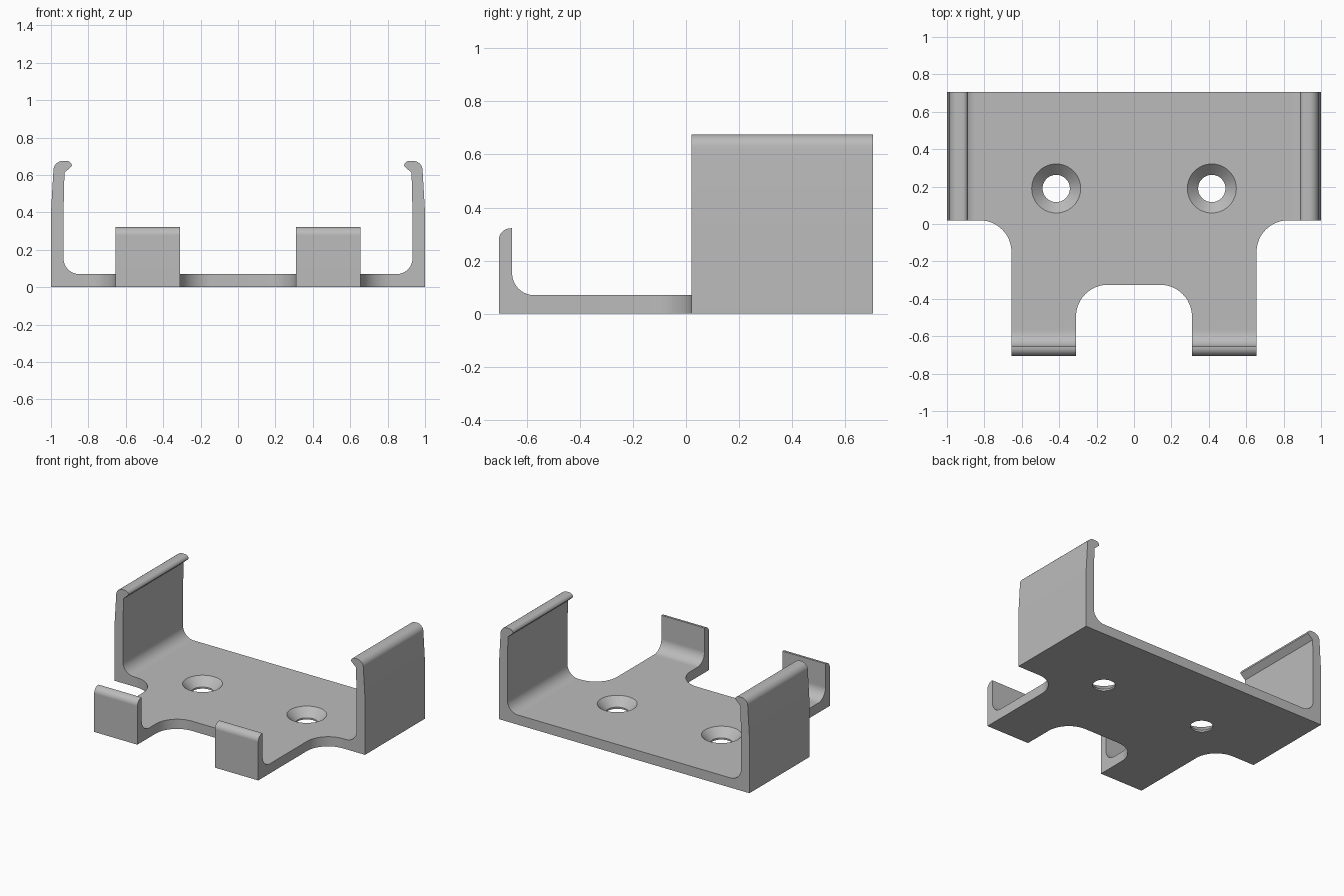
import bpy, bmesh
from math import pi, cos, sin, radians
from mathutils import Vector

cube = bpy.data.objects.get("Cube")
if cube:
    bpy.data.objects.remove(cube)

grey = bpy.data.materials.new("plain grey")
grey.use_nodes = True
colour = (0.5, 0.5, 0.5, 1)
grey.diffuse_color = colour
grey.node_tree.nodes["Principled BSDF"].inputs["Base Color"].default_value = colour

THICK = 0.07   # floor thickness
BACK, STEP, FRONT = 0.705, 0.02, -0.705


def arc(cx, cy, r, start, end, steps=12):
    """Points on a circular arc, angles in degrees."""
    angles = [radians(start + (end - start) * i / steps) for i in range(steps + 1)]
    return [(cx + r * cos(a), cy + r * sin(a)) for a in angles]


def mirrored(half):
    """Close a half outline by reflecting it in the first axis."""
    return half + [(-a, b) for a, b in reversed(half)]


def prism(name, outline, place, sweep):
    """Extrude a 2D outline, mapped to 3D by place, along sweep."""
    bm = bmesh.new()
    face = bm.faces.new([bm.verts.new(place(a, b)) for a, b in outline])
    out = bmesh.ops.extrude_face_region(bm, geom=[face])
    bmesh.ops.translate(bm, vec=Vector(sweep),
                        verts=[v for v in out["geom"] if isinstance(v, bmesh.types.BMVert)])
    return finish(name, bm)


def finish(name, bm):
    bmesh.ops.recalc_face_normals(bm, faces=bm.faces)
    mesh = bpy.data.meshes.new(name)
    bm.to_mesh(mesh)
    bm.free()
    mesh.materials.append(grey)
    obj = bpy.data.objects.new(name, mesh)
    bpy.context.collection.objects.link(obj)
    return obj


def combine(target, other, operation):
    """Apply a boolean and discard the helper."""
    mod = target.modifiers.new("join", "BOOLEAN")
    mod.operation, mod.solver, mod.object = operation, "EXACT", other
    bpy.context.view_layer.objects.active = target
    bpy.ops.object.modifier_apply(modifier=mod.name)
    bpy.data.objects.remove(other)


# Channel: floor and two side walls with inward hooks
wall = [(1, 0), (1, 0.4), (0.987, 0.62)]
wall += arc(0.937, 0.625, 0.05, 10, 90, 8)
wall += arc(0.915, 0.648, 0.027, 90, 180, 8)
wall += [(0.928, 0.612), (0.933, 0.4)]
wall += arc(0.848, THICK + 0.085, 0.085, 0, -90)
bracket = prism("bracket", mirrored(wall), lambda a, b: (a, STEP, b), (0, BACK - STEP, 0))

# Forked tongue reaching forward, with filleted corners
tongue = [(0.825, 0.3)] + arc(0.825, -0.15, 0.17, 90, 180)
tongue += [(0.655, FRONT), (0.31, FRONT)] + arc(0.14, -0.495, 0.17, 0, 90)
combine(bracket, prism("tongue", mirrored(tongue), lambda a, b: (a, b, 0), (0, 0, THICK)), "UNION")

# Upturned front lips, one on each fork
lip = [(FRONT, 0)] + arc(FRONT + 0.045, 0.277, 0.045, 180, 90, 8) + [(-0.655, 0.322)]
lip += arc(-0.572, THICK + 0.083, 0.083, 180, 270) + [(-0.55, THICK), (-0.55, 0)]
for x in (-0.655, 0.31):
    combine(bracket, prism("front_lip", lip, lambda a, b: (x, a, b), (0.345, 0, 0)), "UNION")

# Countersunk screw holes
profile = [(0.073, -0.05), (0.073, 0.012), (0.131, THICK), (0.131, 0.12)]
for x in (-0.416, 0.416):
    bm = bmesh.new()
    rings = [[bm.verts.new((x + px, 0.19 + py, z)) for px, py in arc(0, 0, r, 0, 360, 48)[:-1]]
             for r, z in profile]
    for low, high in zip(rings, rings[1:]):
        for i in range(48):
            j = (i + 1) % 48
            bm.faces.new((low[i], low[j], high[j], high[i]))
    bm.faces.new(rings[0])
    bm.faces.new(rings[-1])
    combine(bracket, finish("screw_hole", bm), "DIFFERENCE")

# Smooth fillets, crisp edges, flat large faces
bpy.ops.object.select_all(action="DESELECT")
bracket.select_set(True)
bpy.context.view_layer.objects.active = bracket
bpy.ops.object.shade_smooth_by_angle(angle=radians(25))
weighted = bracket.modifiers.new("flat faces", "WEIGHTED_NORMAL")
weighted.keep_sharp = True
